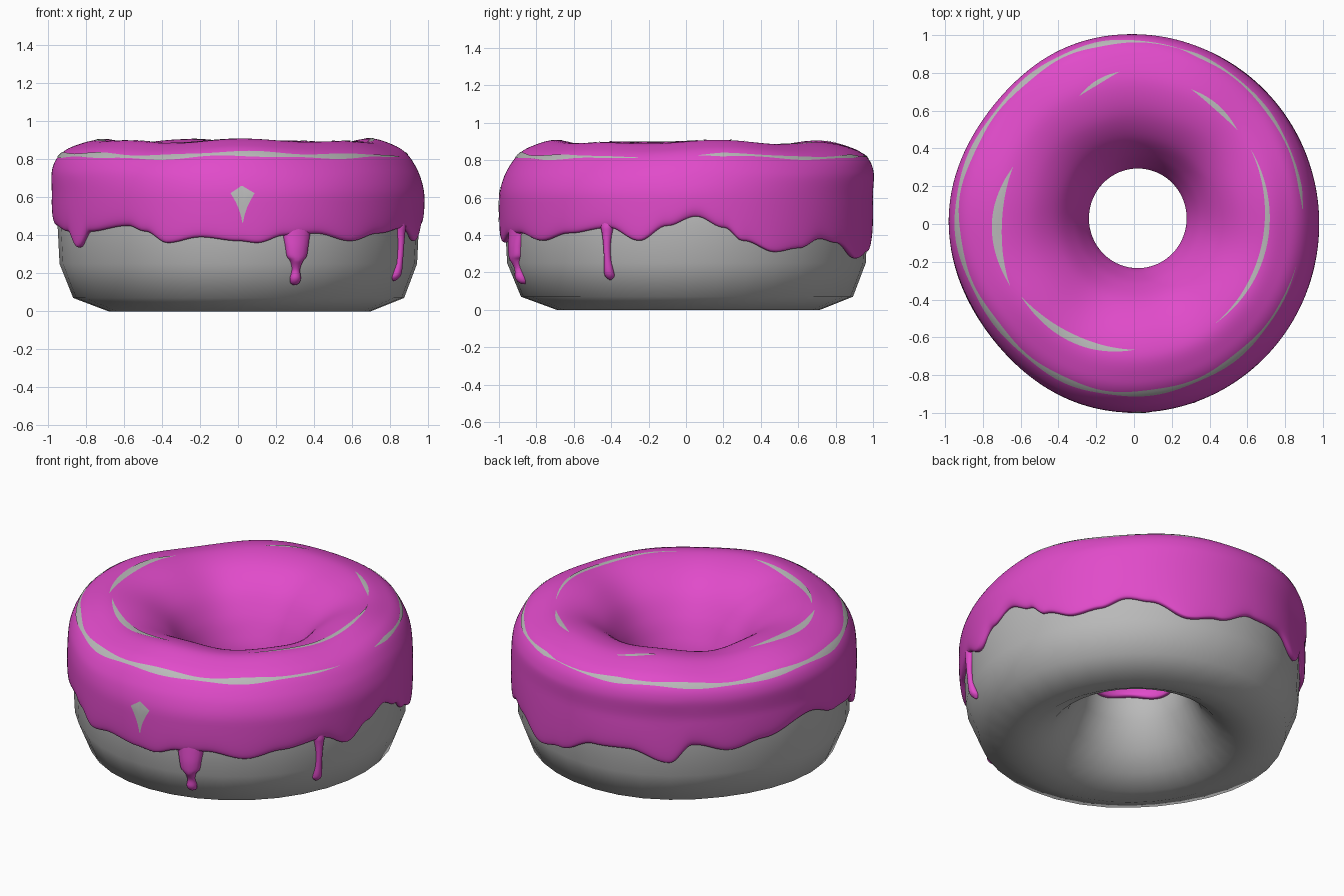
import bpy, bmesh, math
from math import sin, cos, pi, radians

if "Cube" in bpy.data.objects:
    bpy.data.objects.remove(bpy.data.objects["Cube"])


def material(name, rgb):
    m = bpy.data.materials.new(name)
    m.diffuse_color = (*rgb, 1)
    m.use_nodes = True
    m.node_tree.nodes["Principled BSDF"].inputs["Base Color"].default_value = m.diffuse_color
    return m


DOUGH = material("dough grey", (0.49, 0.49, 0.49))
PINK = material("icing pink", (0.75, 0.07, 0.59))


def ramp(x, a, b):
    t = max(0, min(1, (x - a) / (b - a)))
    return t * t * (3 - 2 * t)


def place(a, r, z):
    """Ring coordinates to space: slightly oval, hole and crown off centre."""
    k = (1 - r) / 0.74
    s = ramp(z, 0.6, 0.82) * ramp(r, 0.55, 0.9)
    r *= 1 - 0.03 * max(0, -cos(a)) * sin(2 * a) ** 2 * ramp(r, 0.5, 0.9)
    return (r * cos(a) + 0.02 * k - 0.025 * s,
            1.02 * r * sin(a) + 0.03 * k + 0.03 * s, z)


def loft(name, rings, mat, close_rings, close_loop, caps=False):
    """Skin a list of point rings."""
    bm = bmesh.new()
    vs = [[bm.verts.new(p) for p in ring] for ring in rings]
    n, m = len(vs), len(vs[0])
    for i in range(n if close_rings else n - 1):
        for j in range(m if close_loop else m - 1):
            a, b = vs[i], vs[(i + 1) % n]
            bm.faces.new((a[j], b[j], b[(j + 1) % m], a[(j + 1) % m]))
    if caps:
        bm.faces.new(vs[0])
        bm.faces.new(vs[-1])
    if close_loop or close_rings:
        bmesh.ops.recalc_face_normals(bm, faces=bm.faces)
    for f in bm.faces:
        f.smooth = True
    me = bpy.data.meshes.new(name)
    bm.to_mesh(me)
    bm.free()
    me.materials.append(mat)
    ob = bpy.data.objects.new(name, me)
    bpy.context.collection.objects.link(ob)
    return ob


def spline(pts, steps):
    """Catmull-Rom curve through points."""
    p = [pts[0]] + list(pts) + [pts[-1]]
    out = []
    for i in range(1, len(p) - 2):
        for s in range(steps):
            t = s / steps
            out.append(tuple(
                0.5 * (2 * b + (c - a) * t + (2 * a - 5 * b + 4 * c - d) * t * t
                       + (3 * b - a - 3 * c + d) * t ** 3)
                for a, b, c, d in zip(p[i - 1], p[i], p[i + 1], p[i + 2])))
    out.append(tuple(pts[-1]))
    return out


# Dough: coarse ring profile, flat base, funnel-shaped hole
BODY = [(0.58, 0.005), (0.69, 0.0), (0.87, 0.07), (0.94, 0.25), (0.95, 0.45),
        (0.945, 0.65), (0.89, 0.78), (0.71, 0.855), (0.54, 0.81), (0.40, 0.70),
        (0.32, 0.58), (0.28, 0.45), (0.31, 0.30), (0.38, 0.16), (0.47, 0.06)]
SEG = 36
loft("dough", [[place(2 * pi * i / SEG, r, z) for r, z in BODY]
               for i in range(SEG)], DOUGH, True, True)

# Lower edge of the icing: angle in degrees, height
EDGE = [(3, .50), (12, .44), (18, .37), (29, .31), (38, .33), (47, .38),
        (55, .36), (68, .275), (79, .31), (93, .40), (106, .41), (120, .34),
        (128, .45), (141, .40), (153, .44), (172, .52), (186, .45), (200, .42),
        (207, .335), (214, .42), (232, .45), (239, .42), (247, .36), (258, .39),
        (270, .37), (276, .36), (285, .40), (295, .41), (308, .37), (320, .41),
        (335, .44), (345, .37), (354, .45), (363, .50)]


def edge_height(d):
    d = (d - 3) % 360 + 3
    for (a, za), (b, zb) in zip(EDGE, EDGE[1:]):
        if a <= d <= b:
            t = 0.5 - 0.5 * cos(pi * (d - a) / (b - a))
            return za + (zb - za) * t
    return 0.4


# Icing: smooth shell over the top and into the hole
UPPER = [(0.975, 0.67), (0.957, 0.75), (0.914, 0.818), (0.84, 0.864),
         (0.71, 0.896), (0.56, 0.862), (0.43, 0.775),
         (0.34, 0.655), (0.285, 0.54), (0.26, 0.46)]
STEP = 6
SHOULDER, CROWN = 6 * STEP, 8 * STEP   # profile indices of the streaks


def icing_profile(d):
    e, a = edge_height(d), radians(d)
    lip = 0.425 + 0.012 * sin(5 * a)
    pts = [(0.925, e + 0.012), (0.957, e), (0.975, e + 0.03),
           (0.98, (e + 0.67) / 2)] + UPPER + [(0.265, lip), (0.295, lip)]
    wave = 0.007 * sin(4 * a + 1) + 0.006 * sin(7 * a)
    return [(r, z + wave * max(0, min(1, (z - 0.6) / 0.25)))
            for r, z in spline(pts, STEP)]


N = 360
loft("icing", [[place(radians(d), r, z) for r, z in icing_profile(d)]
               for d in range(N)], PINK, True, False)


def on_icing(d, q, lift=0.003):
    """Point at profile index q, lifted just off the icing."""
    p = icing_profile(d)
    i = int(q)
    (r0, z0), (r1, z1) = p[i], p[i + 1]
    f, l = q - i, math.hypot(r1 - r0, z1 - z0)
    return place(radians(d), r0 + (r1 - r0) * f + lift * (z1 - z0) / l,
                 z0 + (z1 - z0) * f - lift * (r1 - r0) / l)


def ribbon(name, a0, a1, step, span):
    """Thin bare patch; span(t, angle) gives its two profile indices."""
    n = max(2, round((a1 - a0) / step))
    rows = []
    for i in range(n + 1):
        d = a0 + (a1 - a0) * i / n
        lo, hi = span(i / n, d)
        rows.append([on_icing(d, lo + (hi - lo) * k / 4) for k in range(5)])
    loft(name, [row[::-1] for row in rows][::-1], DOUGH, False, False)


# Bare streaks round the shoulder: start, end, half-width in profile steps
for n, (a0, a1, w) in enumerate([(2, 74, 1.0), (72, 344, 1.5)]):
    def span(t, d):
        h = w * min(1, 3 * sin(pi * t)) * (0.75 + 0.25 * sin(radians(d * 12))) + 0.02
        return SHOULDER - h, SHOULDER + h
    ribbon(f"shoulder_streak_{n}", a0, a1, 1, span)

# Bare streaks on the crown: start, end, radius at each end, half-width
CROWN_ARCS = [(95, 114, .765, .705, .010), (40, 65, .72, .74, .014),
              (309, 390, .69, .72, .016), (214, 270, .725, .675, .021),
              (157, 208, .70, .745, .023)]
for n, (a0, a1, r0, r1, w) in enumerate(CROWN_ARCS):
    def span(t, d):
        q = CROWN + (0.71 - r0 - (r1 - r0) * t) / 0.024
        h = w * sin(pi * t) / 0.024 + 0.02
        return q - h, q + h
    ribbon(f"crown_streak_{n}", a0, a1, 1, span)


# Small bare diamond at the front
def index_at(d, z):
    p = icing_profile(d)
    for i in range(STEP, 7 * STEP):
        if p[i][1] <= z < p[i + 1][1]:
            return i + (z - p[i][1]) / (p[i + 1][1] - p[i][1])
    return 2 * STEP


def diamond(t, d):
    h = abs(2 * t - 1)
    return index_at(d, 0.43 + 0.19 * h ** 0.5), index_at(d, 0.661 - 0.04 * h)


ribbon("front_diamond", 267.7, 275.1, 0.3, diamond)


def drip(name, deg, rows):
    """Run of icing from (height, ring radius, half-width) rows."""
    rings, a = [], radians(deg)
    for z, r, w in spline(rows, 5):
        rings.append([place(a + w * cos(t) / r, r + min(w, 0.035) * sin(t), z)
                      for t in (2 * pi * k / 16 for k in range(16))])
    loft(name, rings, PINK, False, True, caps=True)


# Drips down the side, their tops buried in the icing
drip("wide_drip", 289, [(0.52, .93, .10), (0.45, .938, .09), (0.40, .943, .075),
                        (0.34, .947, .064), (0.29, .945, .055), (0.262, .94, .034),
                        (0.22, .93, .022), (0.175, .92, .029), (0.15, .91, .024),
                        (0.137, .905, .006)])
drip("thin_drip", 334, [(0.53, .93, .06), (0.47, .938, .045), (0.42, .945, .03),
                        (0.36, .95, .02), (0.28, .945, .018), (0.21, .93, .025),
                        (0.18, .918, .024), (0.16, .912, .006)])
